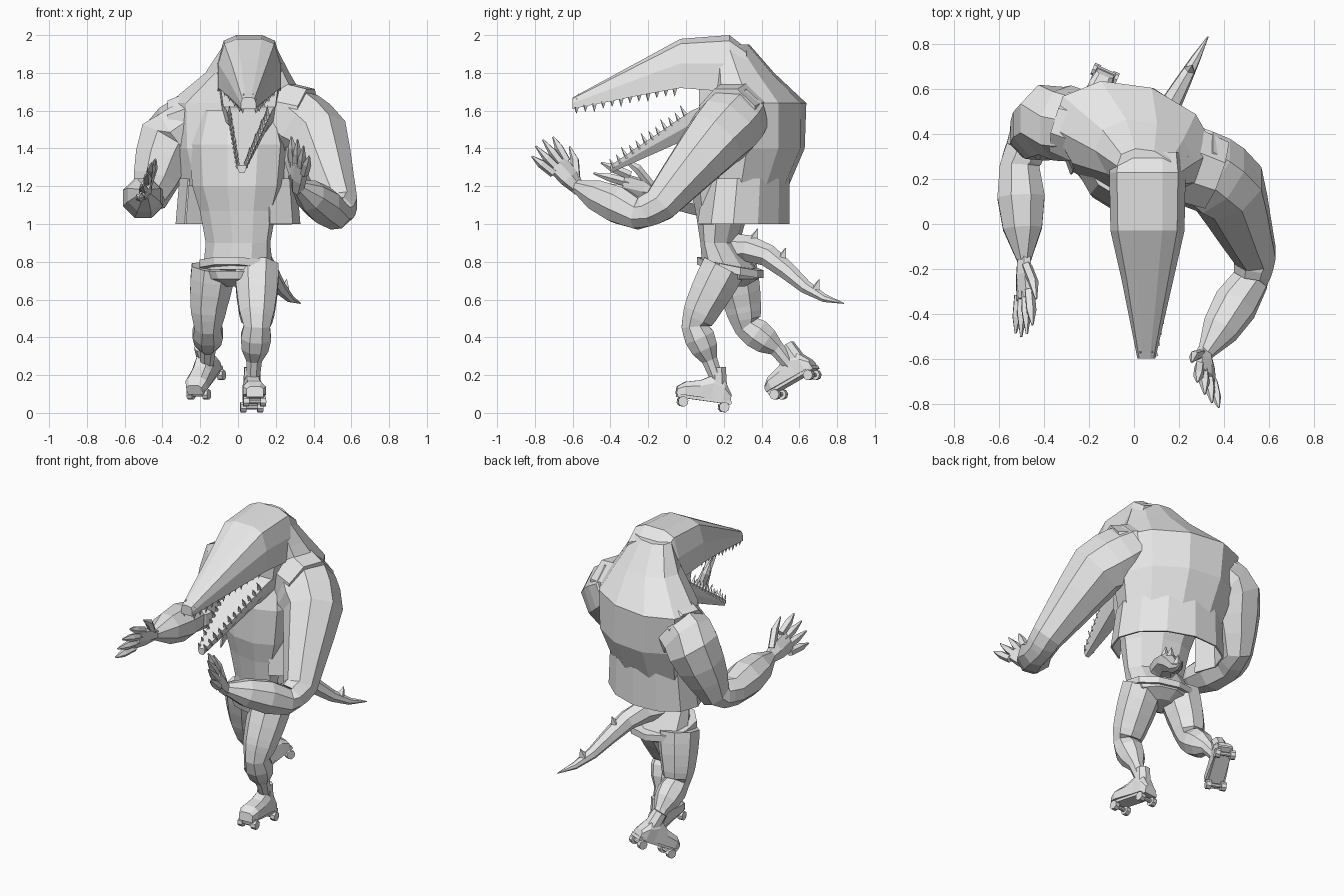
import bpy, bmesh, math
from mathutils import Vector, Matrix

default_cube = bpy.data.objects.get("Cube")
if default_cube:
    bpy.data.objects.remove(default_cube)

SHADE = .8
COLOUR = (SHADE, SHADE, SHADE, 1)
grey = bpy.data.materials.new("plain_grey")
grey.use_nodes = True
grey.diffuse_color = COLOUR
grey.node_tree.nodes["Principled BSDF"].inputs["Base Color"].default_value = COLOUR

RIGHTWARD = Vector((1, 0, 0))
FORWARD = Vector((0, -1, 0))
UPWARD = Vector((0, 0, 1))
TWISTED = Vector((1, -.35, 0))
BOTH_SIDES = (-1, 1)


def arc(sides, start, sweep):
    """Evenly spaced unit points along part of a circle."""
    angles = [math.radians(start + sweep * step / sides) for step in range(sides)]
    return [(math.cos(angle), math.sin(angle)) for angle in angles]


def mirrored(half_outline):
    """Complete a right hand outline with its mirror image."""
    return half_outline + [(-across, up) for across, up in reversed(half_outline)]


def loft(name, rings, sides=8, side=RIGHTWARD, normal=None, outline=None,
         closed=True, matrix=None):
    """Skin rings of (centre, half width, half depth) along a path."""
    bm = bmesh.new()
    outline = outline or arc(sides, 180 / sides, 360)
    centres = [Vector(ring[0]) for ring in rings]
    last = len(centres) - 1
    loops = []
    for index, (centre, ring) in enumerate(zip(centres, rings)):
        ahead, behind = centres[min(index + 1, last)], centres[max(index - 1, 0)]
        direction = Vector(normal or ahead - behind).normalized()
        across = (side - direction * side.dot(direction)).normalized()
        up = direction.cross(across)
        width, depth = ring[1], ring[-1]
        loops.append([bm.verts.new(centre + across * p * width + up * q * depth)
                      for p, q in outline])
    count = len(outline)
    for lower, upper in zip(loops, loops[1:]):
        for here in range(count if closed else count - 1):
            there = (here + 1) % count
            bm.faces.new((lower[here], lower[there], upper[there], upper[here]))
    if closed:
        bm.faces.new(loops[0])
        bm.faces.new(loops[-1])
    if matrix:
        bm.transform(matrix)
    bmesh.ops.recalc_face_normals(bm, faces=bm.faces)
    mesh = bpy.data.meshes.new(name)
    bm.to_mesh(mesh)
    bm.free()
    mesh.materials.append(grey)
    part = bpy.data.objects.new(name, mesh)
    bpy.context.collection.objects.link(part)
    return part


def spike(name, base, tip, radius):
    loft(name, [(base, radius), (tip, radius / 20)], sides=4, side=Vector((.9, .3, .2)))


def limb(name, joints, radii, bulges, steps=3):
    """One tube through the joints, swelling with muscle between them."""
    joints = [Vector(joint) for joint in joints]
    rings = [(joints[0], radii[0])]
    for index, bulge in enumerate(bulges):
        for step in range(1, steps + 1):
            part = step / steps
            radius = radii[index] + (radii[index + 1] - radii[index]) * part
            radius += bulge * math.sin(math.pi * part)
            rings.append((joints[index].lerp(joints[index + 1], part), radius))
    loft(name, rings)


# Jacket with a high hunched back and a loose hem, open at the front
loft("jacket_body", [
    ((0, .33, 1.2), .31, .2), ((0, .36, 1.4), .36, .26), ((0, .38, 1.64), .38, .24),
    ((.05, .3, 1.8), .23, .16), ((.06, .24, 1.95), .14, .09),
], sides=10, side=TWISTED, normal=UPWARD)
loft("jacket_shoulders", [((-.32, .45, 1.52), .15), ((.03, .34, 1.62), .2), ((.36, .22, 1.56), .17)],
     side=UPWARD)
hem = loft("jacket_hem", [((0, .3, 1), .34, .24), ((0, .32, 1.24), .32, .22)],
           side=TWISTED, normal=UPWARD, outline=arc(10, -45, 300), closed=False)
hem.modifiers.new("cloth", "SOLIDIFY").thickness = .01

# Chest and waist, then shorts and belt
loft("torso", [
    ((0, .23, .76), .19, .14), ((0, .18, .9), .18, .09), ((0, .19, 1.07), .21, .13),
    ((0, .2, 1.2), .25, .17), ((0, .21, 1.42), .27, .17), ((0, .24, 1.6), .22, .14),
], sides=10, side=TWISTED, normal=UPWARD)
waist = Vector((0, .235, .75))
loft("shorts", [(waist - UPWARD * .08, .08), (waist - UPWARD * .04, .18, .15),
                (waist, .2, .16)], sides=10, normal=UPWARD)
loft("belt", [(waist, .215, .18), (waist + UPWARD * .04, .215, .18)],
     sides=10, normal=(.05, .2, 1))

# Head: flat topped skull running into a long snout
skull_outline = mirrored([(1, -1), (1, 0), (.8, .8), (.4, 1)])
jaw_outline = mirrored([(.5, -1), (.9, 0), (1, 1)])
loft("skull_and_upper_jaw", [
    ((.06, .32, 1.81), .16, .12), ((.06, .23, 1.85), .17, .15), ((.06, -.03, 1.85), .165, .13),
    ((.06, -.25, 1.77), .115, .09), ((.055, -.6, 1.64), .04, .03),
], normal=FORWARD, outline=skull_outline)
loft("cheeks", [((.06, .3, 1.65), .18, .18), ((.06, .07, 1.63), .155, .12)],
     normal=FORWARD, outline=jaw_outline)
loft("lower_jaw", [((.06, .14, 1.55), .15, .1), ((.06, .03, 1.53), .12, .07),
                   ((.02, -.4, 1.29), .025, .02)],
     normal=FORWARD, outline=jaw_outline)


def tooth_row(name, back, front, back_spread, front_spread, tooth, count=12):
    """Matching teeth along both edges of a jaw."""
    for index in range(count):
        part = index / (count - 1)
        middle = Vector(back).lerp(Vector(front), part)
        spread = back_spread + (front_spread - back_spread) * part
        size = 1.3 if index % 3 == 0 else 1
        for s in BOTH_SIDES:
            root = middle + RIGHTWARD * s * spread
            spike(name, root, root + Vector(tooth) * size, .015)


tooth_row("upper_tooth", (.06, -.06, 1.72), (.06, -.58, 1.62), .13, .035, (0, 0, -.035))
tooth_row("lower_tooth", (.055, 0, 1.57), (.02, -.38, 1.3), .1, .02, (0, -.025, .045))
for s in BOTH_SIDES:
    nostril = Vector((.055 + s * .025, -.57, 1.66))
    spike("nostril", nostril, nostril + UPWARD * .03, .02)


def hand(name, wrist, along, across, length):
    """Flat palm, four clawed fingers and a thumb."""
    wrist, along, across = Vector(wrist), Vector(along).normalized(), Vector(across)
    across = (across - along * across.dot(along)).normalized()

    def spot(reach, sideways):
        return wrist + (along * reach + across * sideways) * length

    def digit(label, *path):
        widths = (.024, .024, .005)
        loft(name + label, [(spot(*point), width) for point, width in zip(path, widths)],
             sides=5, side=across)

    loft(name + "_palm", [(spot(-.1, 0), .035, .03), (spot(.2, 0), .06, .035),
                          (spot(.52, 0), .07, .025)], sides=6, side=across)
    for finger in range(4):
        offset = finger - 1.5
        tip = 1.05 - abs(offset) / 12
        digit("_finger", (.44, offset / 8), (.72, offset / 6), (tip, offset / 5))
    digit("_thumb", (.1, -.1), (.36, -.33), (.6, -.43))


# Arms, one reaching forward and one raised
left_wrist = (.315, -.58, 1.2)
right_wrist = (-.49, -.16, 1.17)
limb("left_arm", [(.24, .3, 1.6), (.42, .16, 1.45), (.54, -.14, 1.1), (.52, -.25, 1.05), left_wrist],
     [.16, .175, .1, .085, .035], [.02, 0, 0, .04])
limb("right_arm", [(-.22, .43, 1.55), (-.37, .46, 1.44), (-.47, .37, 1.13), (-.51, .26, 1.12), right_wrist],
     [.15, .17, .095, .095, .035], [.01, .01, 0, .045])
hand("left_hand", left_wrist, (.05, -.6, .7), (.45, -.6, -.4), .3)
hand("right_hand", right_wrist, (0, -1, .2), (-.35, 0, -.9), .34)

# Legs, the left planted and the right kicked back
leg_radii = [.125, .105, .075, .045, .035]
leg_bulges = [.005, .005, .025, 0]
limb("left_leg", [(.1, .2, .77), (.1, .09, .56), (.1, .045, .46), (.085, .125, .28), (.08, .17, .16)],
     leg_radii, leg_bulges)
limb("right_leg", [(-.13, .26, .77), (-.155, .3, .57), (-.16, .32, .46), (-.16, .48, .34), (-.165, .56, .24)],
     leg_radii, leg_bulges)


def skate(name, place, pitch, yaw):
    """Boot on a plate with four wheels, toe towards the front."""
    matrix = (Matrix.Translation(place) @ Matrix.Rotation(math.radians(yaw), 4, "Z")
              @ Matrix.Rotation(math.radians(pitch), 4, "X"))
    profile = [(.14, .04, .02), (.1, .05, .05), (.04, .05, .065), (-.03, .055, .045),
               (-.11, .06, .035), (-.15, .045, .02)]
    loft(name + "_boot", [((0, y, height), width, height) for y, width, height in profile],
         normal=FORWARD, outline=mirrored([(1, -1), (1, .3), (.6, 1)]), matrix=matrix)
    loft(name + "_cuff", [((0, .07, .05), .05), ((0, .05, .17), .045)], matrix=matrix)
    loft(name + "_plate", [((0, s * .145, -.006), .045, .01) for s in BOTH_SIDES],
         normal=FORWARD, outline=mirrored([(1, 1), (1, -1)]), matrix=matrix)
    for end in BOTH_SIDES:
        hub = Vector((0, end * .11, -.035))
        loft(name + "_axle", [(hub + RIGHTWARD * s * .04, .012) for s in BOTH_SIDES],
             side=FORWARD, matrix=matrix)
        for s in BOTH_SIDES:
            loft(name + "_wheel", [(hub + RIGHTWARD * s * edge, .028) for edge in (.03, .06)],
                 side=FORWARD, matrix=matrix)


skate("left_skate", (.08, .095, .08), pitch=-8, yaw=4)
skate("right_skate", (-.175, .565, .18), pitch=28, yaw=-24)

# Tail, an S-curve tapering to a point, with spikes along its top
tail_root, tail_tip = Vector((0, .24, .87)), Vector((.33, .835, .58))


def tail_ring(part):
    turn = math.pi * part
    lift = .025 * math.sin(turn) + .04 * math.sin(turn * 2)
    return tail_root.lerp(tail_tip, part) + UPWARD * lift, .003 + .08 * (1 - part) ** .8


loft("tail", [tail_ring(step / 6) for step in range(7)], sides=7)
for part in (.2, .45, .75):
    centre, radius = tail_ring(part)
    base = centre + UPWARD * radius * .8
    spike("tail_spike", base, base + Vector((.01, .02, .055)), .028)
